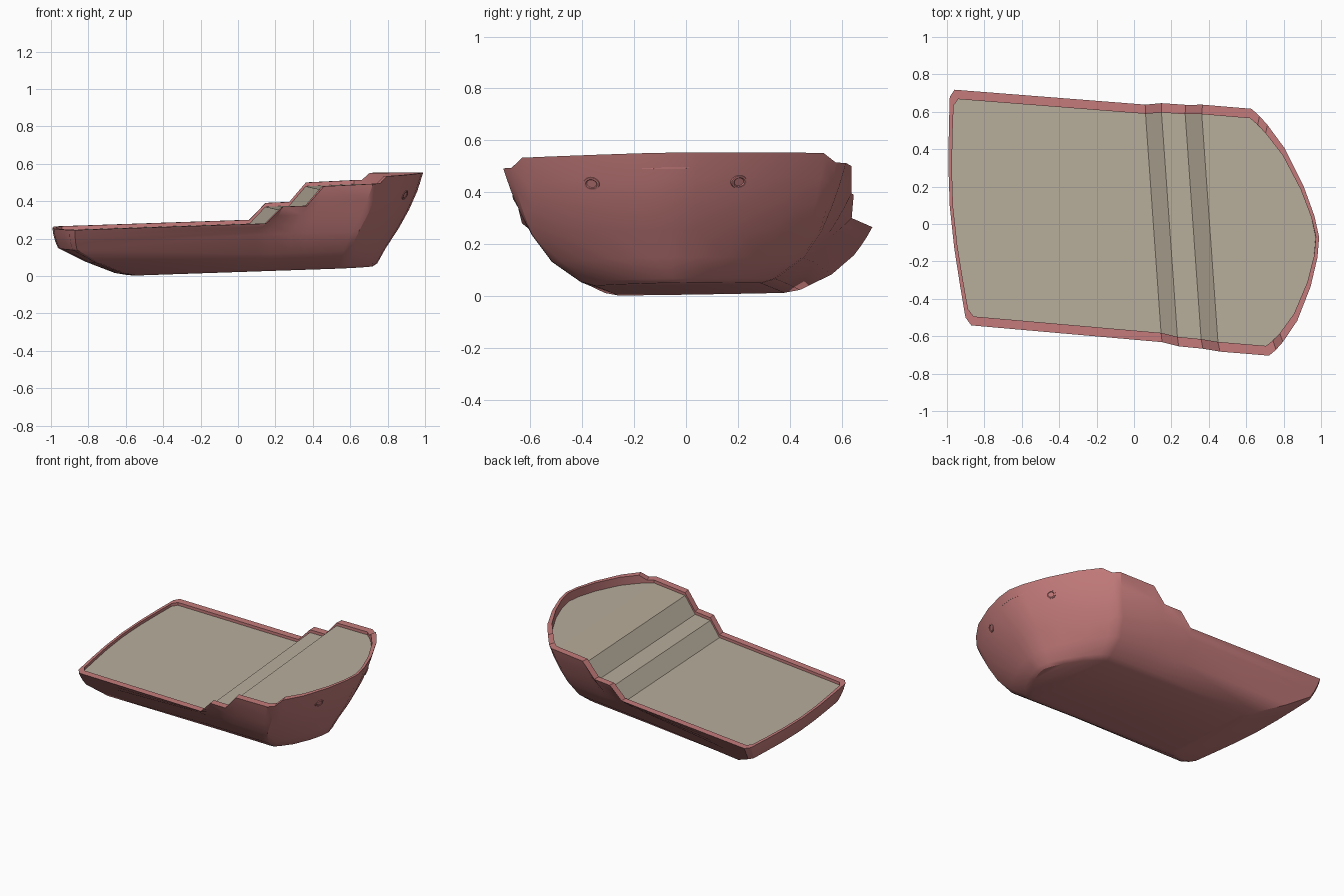
import bpy, bmesh, math
from mathutils import Matrix, Vector

cube = bpy.data.objects.get("Cube")
if cube:
    bpy.data.objects.remove(cube, do_unlink=True)


def material(name, color):
    m = bpy.data.materials.new(name)
    m.use_nodes = True
    m.diffuse_color = color
    m.node_tree.nodes["Principled BSDF"].inputs["Base Color"].default_value = color
    return m


HULL = material("dusty red paint", (0.56, 0.2, 0.2, 1))
DECK = material("pale deck", (0.48, 0.42, 0.33, 1))

# Slight skew: the hull is turned, trimmed and heeled a little
SKEW = Matrix(((1, -0.071, 0, 0),
               (-0.083, 1, 0, 0.012),
               (0.034, 0.016, 1, 0.027),
               (0, 0, 0, 1)))

# Half outline of the rail, from stern centre to bow tip
RAIL = [Vector(p) for p in (
    (-.985, 0, .26), (-.977, .22, .26), (-.96, .42, .26), (-.943, .59, .26),
    (-.915, .63, .26), (.105, .635, .26), (.193, .65, .347), (.322, .652, .348),
    (.413, .66, .449), (.675, .66, .453), (.715, .625, .453), (.755, .58, .49),
    (.84, .46, .49), (.925, .27, .491), (.973, .11, .492), (.99, 0, .492))]


def remap(u, stops):
    """Move a rail station to the stern, corner, shoulder and tip of a level."""
    src = (-.985, -.915, .675, .99)
    for a, b, c, d in zip(src, src[1:], stops, stops[1:]):
        if u <= b:
            return c + (d - c) * (u - a) / (b - a)
    return stops[-1]


def level(stops, half, w, stern_w):
    """Half outline of a lower level of the hull."""
    return [Vector((remap(p.x, stops), min(p.y / .63, 1) * half,
                    stern_w if p.x < -.9 else w)) for p in RAIL]


def full_ring(half):
    """Close a half outline by mirroring it across the centreline."""
    return half + [Vector((p.x, -p.y, p.z)) for p in half[-2:0:-1]]


def loft(bm, halves):
    rings = [[bm.verts.new(SKEW @ p) for p in full_ring(h)] for h in halves]
    n = len(rings[0])
    for lo, hi in zip(rings, rings[1:]):
        for i in range(n):
            j = (i + 1) % n
            bm.faces.new((lo[i], lo[j], hi[j], hi[i]))
    return rings


def span(bm, ring):
    """Fill a ring with strips running from side to side."""
    n = len(ring)
    for i in range(n // 2):
        strip = []
        for k in (i, i + 1, (n - i - 1) % n, (n - i) % n):
            if ring[k] not in strip:
                strip.append(ring[k])
        bm.faces.new(strip)


def finish(name, bm, mat, angle=None):
    bmesh.ops.recalc_face_normals(bm, faces=bm.faces)
    me = bpy.data.meshes.new(name)
    bm.to_mesh(me)
    bm.free()
    ob = bpy.data.objects.new(name, me)
    bpy.context.collection.objects.link(ob)
    me.materials.append(mat)
    if angle:
        bpy.ops.object.select_all(action='DESELECT')
        ob.select_set(True)
        bpy.context.view_layer.objects.active = ob
        bpy.ops.object.shade_smooth_by_angle(angle=math.radians(angle))
    return ob


# Levels from the flat bottom up to the chine
bottom = level((-.6, -.56, .5, .72), .32, 0, 0)
bilge = level((-.66, -.62, .51, .745), .375, .016, .012)
lower = level((-.81, -.77, .53, .79), .485, .095, .075)
chine = level((-.955, -.9, .57, .86), .56, .2, .152)


def topside(t):
    """Gently bulged level between chine and rail."""
    out = []
    for c, r in zip(chine, RAIL):
        p = c.lerp(r, t)
        bulge = 1 + .2 * (r.z - c.z) * t * (1 - t)
        out.append(Vector((p.x * bulge, p.y * bulge, p.z)))
    return out


inner_rail = [Vector((p.x * .982, p.y * .922, p.z)) for p in RAIL]
deck_edge = [Vector((p.x, p.y, min(p.z, .452) - .02)) for p in inner_rail]

# Hull shell with rail cap and inner bulwark
bm = bmesh.new()
rings = loft(bm, [bottom, bilge, lower, chine, topside(.33), topside(.67),
                  RAIL, inner_rail, deck_edge])
span(bm, rings[0])
hull = finish("hull", bm, HULL, 28)

# Stepped deck
bm = bmesh.new()
span(bm, [bm.verts.new(SKEW @ p) for p in full_ring(deck_edge)])
deck = finish("deck", bm, DECK)
if sum(f.normal.z for f in deck.data.polygons) < 0:
    deck.data.flip_normals()


# Anchor openings: a thin raised ring with a sunken plug on each bow
def anchor_ring(name, guess):
    _, spot, normal, _ = hull.closest_point_on_mesh(Vector(guess))
    frame = Matrix.Translation(spot) @ normal.to_track_quat('Z', 'Y').to_matrix().to_4x4()
    bm = bmesh.new()
    profile = ((.034, -.004), (.032, .003), (.024, .004), (.02, .001))
    count = 20
    loops = []
    for r, h in profile:
        loops.append([bm.verts.new(frame @ Vector((
            r * math.cos(math.tau * i / count), r * .8 * math.sin(math.tau * i / count), h)))
            for i in range(count)])
    for a, b in zip(loops, loops[1:]):
        for i in range(count):
            j = (i + 1) % count
            bm.faces.new((a[i], a[j], b[j], b[i]))
    bm.faces.new(loops[-1])
    finish(name, bm, HULL, 30)


anchor_ring("right_anchor_ring", (.91, -.37, .425))
anchor_ring("left_anchor_ring", (.88, .21, .435))
